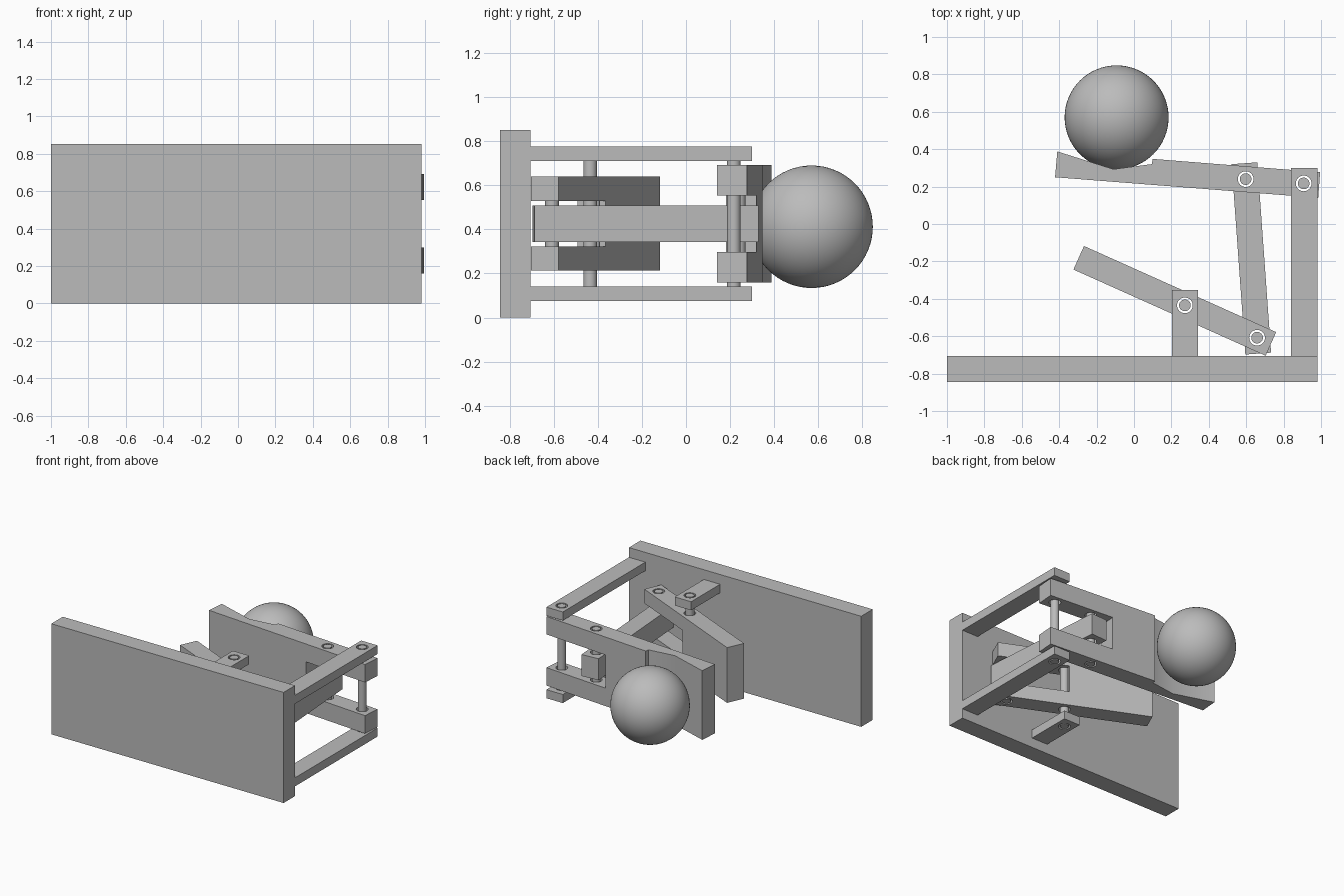
import bpy, bmesh, math
from mathutils import Vector

if "Cube" in bpy.data.objects:
    bpy.data.objects.remove(bpy.data.objects["Cube"], do_unlink=True)

grey = bpy.data.materials.new("light_grey")
grey.use_nodes = True
grey.diffuse_color = (0.5, 0.5, 0.5, 1)
grey.node_tree.nodes["Principled BSDF"].inputs["Base Color"].default_value = (0.5, 0.5, 0.5, 1)

MID = 0.426       # height of the mirror plane of the mechanism
PIN, HOLE = 0.031, 0.042


def finish(name, bm):
    bmesh.ops.recalc_face_normals(bm, faces=bm.faces)
    mesh = bpy.data.meshes.new(name)
    bm.to_mesh(mesh)
    bm.free()
    mesh.materials.append(grey)
    obj = bpy.data.objects.new(name, mesh)
    bpy.context.collection.objects.link(obj)
    return obj


def prism(name, points, z0, z1):
    """Extrude a plan outline between two heights."""
    bm = bmesh.new()
    face = bm.faces.new([bm.verts.new((x, y, z0)) for x, y in points])
    top = bmesh.ops.extrude_face_region(bm, geom=[face])["geom"]
    bmesh.ops.translate(bm, vec=(0, 0, z1 - z0),
                        verts=[v for v in top if isinstance(v, bmesh.types.BMVert)])
    return finish(name, bm)


def box(name, x0, x1, y0, y1, z0, z1):
    return prism(name, [(x0, y0), (x1, y0), (x1, y1), (x0, y1)], z0, z1)


def bar(name, a, b, start, end, width, half):
    """Bar along the line a-b, overshooting a by start and b by end."""
    a, b = Vector(a), Vector(b)
    d = (b - a).normalized()
    n = Vector((-d.y, d.x)) * width / 2
    a, b = a - d * start, b + d * end
    return prism(name, [a - n, b - n, b + n, a + n], MID - half, MID + half)


def cylinder(name, at, radius, half):
    turn = [math.tau * i / 32 for i in range(32)]
    pts = [(at[0] + radius * math.cos(t), at[1] + radius * math.sin(t)) for t in turn]
    return prism(name, pts, MID - half, MID + half)


def smooth(obj):
    bpy.ops.object.select_all(action='DESELECT')
    obj.select_set(True)
    bpy.context.view_layer.objects.active = obj
    bpy.ops.object.shade_smooth_by_angle(angle=math.radians(30))


def cut(obj, cutter):
    mod = obj.modifiers.new("cut", 'BOOLEAN')
    mod.operation, mod.solver, mod.object = 'DIFFERENCE', 'EXACT', cutter
    bpy.context.view_layer.objects.active = obj
    bpy.ops.object.modifier_apply(modifier=mod.name)
    bpy.data.objects.remove(cutter, do_unlink=True)


def drill(obj, *centres):
    for c in centres:
        cut(obj, cylinder("hole_cutter", c, HOLE, 0.6))
    smooth(obj)


# Pivot positions in plan
post_pivot, arm_pivot = (0.907, 0.217), (0.597, 0.24)
lever_pivot, key_pivot = (0.272, -0.435), (0.658, -0.608)

# Base plate
box("base_plate", -1, 0.98, -0.845, -0.705, 0, 2 * MID)

# Tall and short posts, in mirrored pairs
for side, z0, z1 in (("lower", 0.075, 0.141), ("upper", 0.711, 0.777)):
    drill(box("tall_post_" + side, 0.84, 0.98, -0.705, 0.3, z0, z1), post_pivot)
    drill(box("short_post_" + side, 0.203, 0.342, -0.705, -0.352, z0, z1), lever_pivot)

# Forked hammer arm with a shallow seat for the ball
arm = prism("hammer_arm", [(-0.422, 0.25), (0.985, 0.14), (0.995, 0.277), (0.1, 0.348),
                           (0.095, 0.32), (-0.11, 0.293), (-0.41, 0.388)], 0.16, 0.692)
cut(arm, bar("slot_cutter", post_pivot, arm_pivot, 0.3, 0.14, 0.4, 0.128))
drill(arm, post_pivot, arm_pivot)

# Forked key lever
lever = bar("key_lever", key_pivot, lever_pivot, 0.081, 0.622, 0.138, 0.213)
cut(lever, bar("slot_cutter", key_pivot, lever_pivot, 0.3, 0.016, 0.4, 0.104))
drill(lever, key_pivot, lever_pivot)

# Connecting link
drill(bar("connecting_link", key_pivot, arm_pivot, 0.085, 0.085, 0.138, 0.083),
      key_pivot, arm_pivot)

# Pins
for name, at, half in (("post_pin", post_pivot, 0.351), ("lever_pin", lever_pivot, 0.351),
                       ("arm_pin", arm_pivot, 0.266), ("key_pin", key_pivot, 0.213)):
    smooth(cylinder(name, at, PIN, half))

# Hammer ball
bm = bmesh.new()
bmesh.ops.create_uvsphere(bm, u_segments=64, v_segments=32, radius=0.278)
bmesh.ops.translate(bm, verts=bm.verts, vec=(-0.093, 0.57, 0.412))
smooth(finish("hammer_ball", bm))
